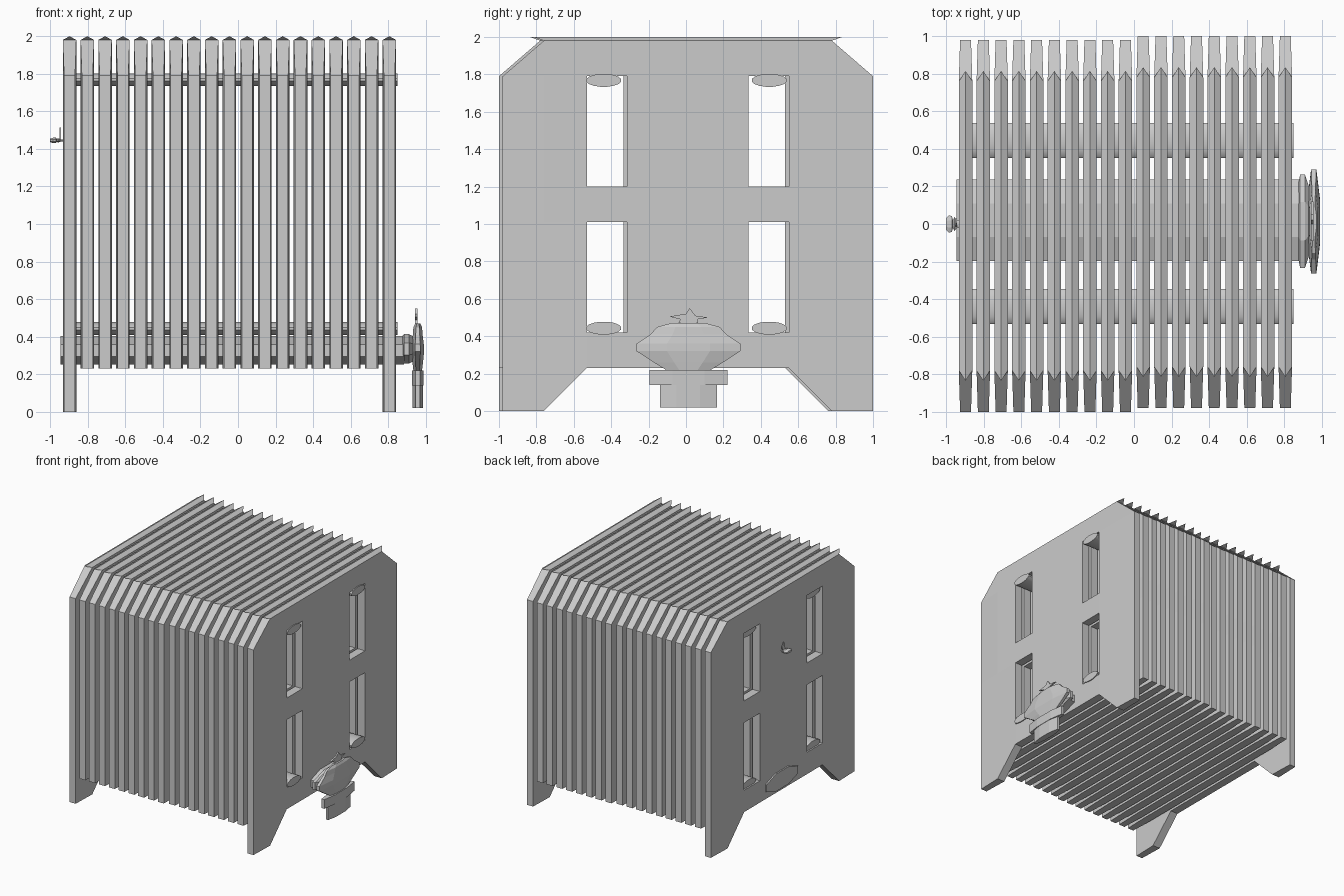
import bpy, bmesh, math

if "Cube" in bpy.data.objects:
    bpy.data.objects.remove(bpy.data.objects["Cube"])


def finish(bm, name, smooth=False):
    bmesh.ops.recalc_face_normals(bm, faces=bm.faces)
    me = bpy.data.meshes.new(name)
    bm.to_mesh(me)
    bm.free()
    ob = bpy.data.objects.new(name, me)
    bpy.context.collection.objects.link(ob)
    if smooth:
        bpy.context.view_layer.objects.active = ob
        ob.select_set(True)
        bpy.ops.object.shade_smooth_by_angle(angle=math.radians(40))
        ob.select_set(False)
    return ob


def lathe(name, rings, centre, axis='X', sides=8, turn=0.5, smooth=False):
    """Stack of elliptical rings (position, radius a, radius b) along an axis."""
    bm = bmesh.new()
    loops = []
    for p, a, b in rings:
        loop = []
        for i in range(sides):
            t = (i + turn) * 2 * math.pi / sides
            u, v = centre[0] + a * math.cos(t), centre[1] + b * math.sin(t)
            loop.append(bm.verts.new((p, u, v) if axis == 'X' else (u, v, p)))
        loops.append(loop)
    for l0, l1 in zip(loops, loops[1:]):
        for i in range(sides):
            j = (i + 1) % sides
            bm.faces.new((l0[i], l0[j], l1[j], l1[i]))
    bm.faces.new(loops[0])
    bm.faces.new(loops[-1])
    return finish(bm, name, smooth)


def plate(name, outline, x0, x1):
    """Flat yz outline given thickness along x."""
    bm = bmesh.new()
    f = bm.faces.new([bm.verts.new((x0, y, z)) for y, z in outline])
    ext = bmesh.ops.extrude_face_region(bm, geom=[f])['geom']
    bmesh.ops.translate(bm, vec=(x1 - x0, 0, 0),
                        verts=[g for g in ext if isinstance(g, bmesh.types.BMVert)])
    bm.faces.ensure_lookup_table()
    return finish(bm, name)


YS = [-0.99, -0.77, -0.54, -0.325, 0.325, 0.54, 0.77, 0.99]
ZS = [0.23, 0.42, 1.01, 1.20, 1.79, 1.98]
HALF, EDGE = 0.036, 0.029


def fin(name, x, dy, legs):
    polys = []
    for c in range(7):
        y0, y1 = YS[c], YS[c + 1]
        for r in range(5):
            z0, z1 = ZS[r], ZS[r + 1]
            if c in (2, 4) and r in (1, 3):      # window openings
                continue
            if r == 4 and c == 0:                # chamfered shoulders
                polys.append([(y0, z0), (y1, z0), (y1, z1)])
            elif r == 4 and c == 6:
                polys.append([(y0, z0), (y1, z0), (y0, z1)])
            else:
                polys.append([(y0, z0), (y1, z0), (y1, z1), (y0, z1)])
    if legs:
        for s in (-1, 1):
            polys.append([(s * .99, 0), (s * .77, 0), (s * .77, .23), (s * .99, .23)][::s])
            polys.append([(s * .77, 0), (s * .54, .23), (s * .77, .23)][::s])
    bm = bmesh.new()
    for p in polys:
        bm.faces.new([bm.verts.new((-1, y, z)) for y, z in p])
    bmesh.ops.remove_doubles(bm, verts=bm.verts, dist=1e-4)
    bmesh.ops.recalc_face_normals(bm, faces=bm.faces)
    ext = bmesh.ops.extrude_face_region(bm, geom=bm.faces[:], use_keep_orig=True)['geom']
    for g in ext:
        if isinstance(g, bmesh.types.BMVert):
            g.co.x = 1
    # narrower front and back edges
    for v in bm.verts:
        v.co.x *= EDGE if abs(v.co.y) > 0.9 else HALF
    # low pointed ridge along the top, overhanging at both ends
    base = [bm.verts.new((sx * HALF, sy * .77, 1.98))
            for sx, sy in ((-1, -1), (1, -1), (1, 1), (-1, 1))]
    a, b = bm.verts.new((0, -.825, 2.0)), bm.verts.new((0, .825, 2.0))
    for f in ((base[0], base[1], a), (base[2], base[3], b), base[::-1],
              (base[1], base[2], b, a), (base[3], base[0], a, b)):
        bm.faces.new(f)
    bmesh.ops.dissolve_limit(bm, angle_limit=0.01, verts=bm.verts[:], edges=bm.edges[:])
    bmesh.ops.translate(bm, vec=(x, dy, 0), verts=bm.verts[:])
    finish(bm, name)


# Row of fins, the two end ones standing on legs
COUNT = 19
for i in range(COUNT):
    end = i in (0, COUNT - 1)
    fin(("end_fin_%02d" if end else "fin_%02d") % i, -0.897 + i * 0.0946,
        -0.01 if i < 10 else 0.01, end)

# Four connecting tubes
for z, label in ((0.443, "lower"), (1.768, "upper")):
    for y, side in ((-0.44, "front"), (0.445, "back")):
        lathe(f"{label}_{side}_tube", [(-0.92, .095, .035), (0.85, .095, .035)],
              (y, z), sides=16, smooth=True)

# Faceted main supply pipe
lathe("supply_pipe", [(-0.945, .235, .082), (0.885, .235, .082)], (0.02, 0.327))

# Valve: nut, body with stub pipe, and handle
lathe("valve_nut", [(.872, .2, .07), (.885, .27, .085), (.91, .27, .085), (.935, .19, .07)],
      (0.015, 0.335))
lathe("valve_body", [(.02, .03, .165), (.14, .03, .165), (.14, .034, .225), (.22, .034, .225),
                     (.22, .025, .13), (.26, .03, .2), (.32, .037, .3), (.36, .035, .3),
                     (.41, .028, .22), (.45, .025, .18), (.47, .015, .1)],
      (0.957, 0.013), axis='Z')
plate("valve_handle", [(-.05, .45), (.07, .45), (.06, .49), (.12, .50), (.05, .51),
                       (.02, .55), (0, .52), (-.09, .505), (-.03, .49)], .942, .956)

# Air vent on the left end
lathe("vent_knob", [(-1.0, .035, .01), (-.985, .05, .016), (-.97, .045, .016), (-.965, .025, .009),
                    (-.955, .04, .012), (-.945, .025, .007), (-.925, .02, .006)], (0, 1.445))
plate("vent_tip", [(-.02, 1.44), (.02, 1.44), (.03, 1.48), (.005, 1.515), (-.01, 1.47)],
      -.95, -.942)
